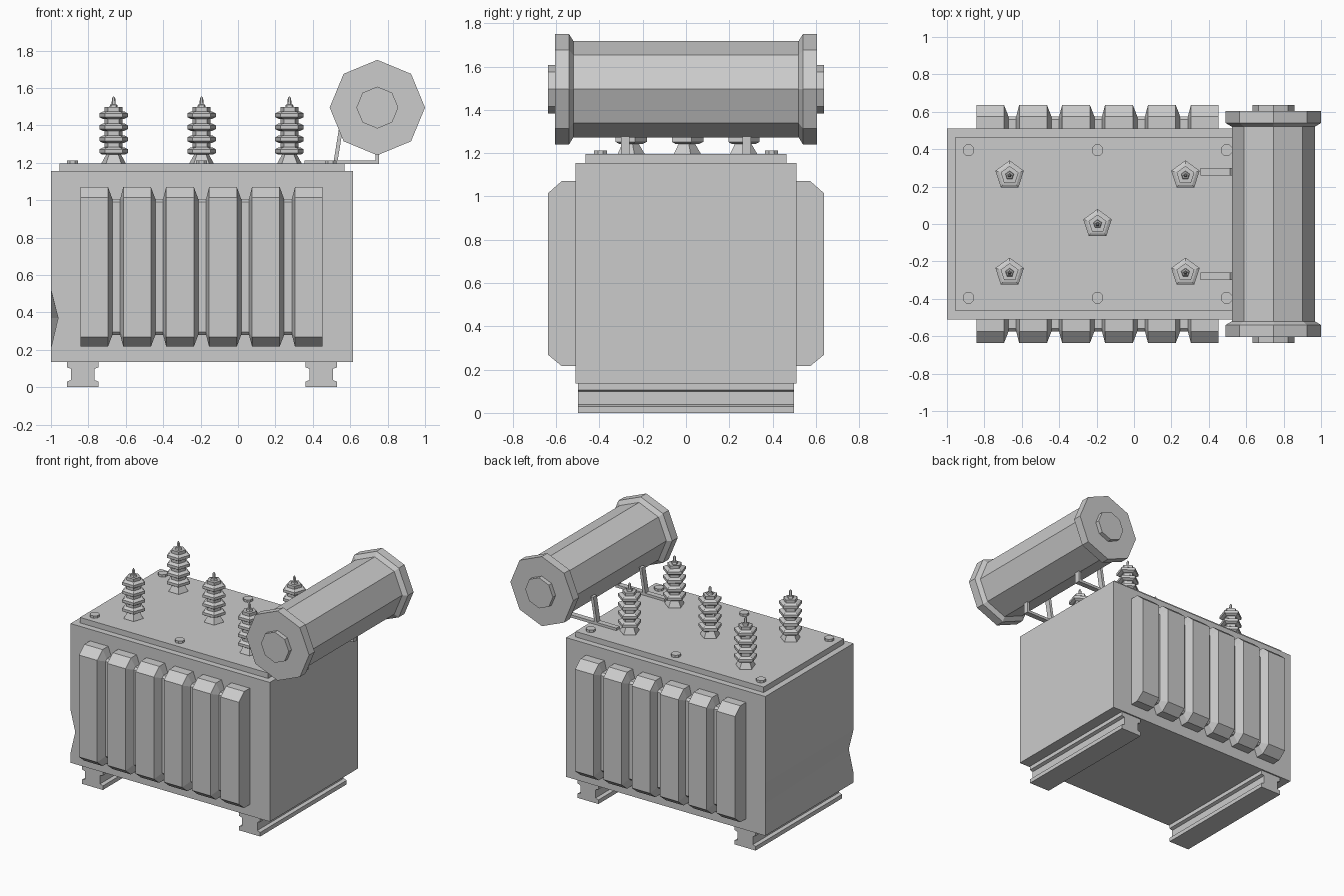
import bpy, bmesh
from math import sin, cos, pi

if "Cube" in bpy.data.objects:
    bpy.data.objects.remove(bpy.data.objects["Cube"])

grey = bpy.data.materials.new("painted_grey")
grey.use_nodes = True
grey.diffuse_color = (0.6, 0.6, 0.6, 1)
grey.node_tree.nodes["Principled BSDF"].inputs["Base Color"].default_value = (0.6, 0.6, 0.6, 1)


def loft(name, sections):
    """Skin equal-length point loops and cap both ends."""
    bm = bmesh.new()
    loops = [[bm.verts.new(p) for p in s] for s in sections]
    n = len(loops[0])
    for a, b in zip(loops, loops[1:]):
        for i in range(n):
            j = (i + 1) % n
            bm.faces.new((a[i], a[j], b[j], b[i]))
    bm.faces.new(loops[0])
    bm.faces.new(loops[-1])
    bmesh.ops.recalc_face_normals(bm, faces=bm.faces)
    mesh = bpy.data.meshes.new(name)
    bm.to_mesh(mesh)
    bm.free()
    mesh.materials.append(grey)
    obj = bpy.data.objects.new(name, mesh)
    bpy.context.collection.objects.link(obj)
    return obj


def extrude_y(name, profile, y0, y1):
    return loft(name, [[(x, y, z) for x, z in profile] for y in (y0, y1)])


def box(name, x0, x1, y0, y1, z0, z1):
    return extrude_y(name, [(x0, z0), (x1, z0), (x1, z1), (x0, z1)], y0, y1)


def lathe_z(name, cx, cy, profile, sides, start):
    angles = [start + 2 * pi * i / sides for i in range(sides)]
    return loft(name, [[(cx + r * cos(a), cy + r * sin(a), z) for a in angles]
                       for r, z in profile])


def lathe_y(name, cx, cz, profile, sides):
    angles = [2 * pi * i / sides for i in range(sides)]
    return loft(name, [[(cx + r * cos(a), y, cz + r * sin(a)) for a in angles]
                       for r, y in profile])


# Tank, with a shallow dent on its front right corner
def tank_section(y, dent):
    side = [(-1, 1.155), (-1, 0.52), (-1 + dent, 0.37), (-1, 0.21), (-1, 0.135)]
    return [(x, y, z) for x, z in side + [(0.615, 0.135), (0.615, 1.155)]]


loft("tank", [tank_section(-0.51, 0.038), tank_section(0.51, 0)])
box("lid", -0.955, 0.57, -0.465, 0.465, 1.155, 1.195)

# Lid bolts
for x in (-0.885, -0.195, 0.495):
    for y in (-0.395, 0.395):
        lathe_z("lid_bolt", x, y, [(0.033, 1.19), (0.033, 1.212)], 8, pi / 8)

# Corrugated cooling panels: crests alternate with valleys along x
crest = [(0.5, 1.07), (0.575, 1.07), (0.637, 1.015),
         (0.637, 0.268), (0.575, 0.217), (0.5, 0.217)]
valley = [(0.5, 1.005), (0.56, 1.005), (0.575, 0.99),
          (0.575, 0.295), (0.56, 0.28), (0.5, 0.28)]
for side, name in ((-1, "front_radiator"), (1, "back_radiator")):
    sections = []
    for i in range(6):
        x = -0.843 + 0.2295 * i
        steps = [(x, crest), (x + 0.148, crest)]
        if i < 5:
            steps += [(x + 0.172, valley), (x + 0.213, valley)]
        sections += [[(sx, side * y, z) for y, z in shape] for sx, shape in steps]
    loft(name, sections)

# Base rails with an I-shaped section
half = [(0.085, 0), (0.085, 0.03), (0.062, 0.038),
        (0.062, 0.098), (0.085, 0.106), (0.085, 0.14)]
for cx, name in ((-0.83, "right_rail"), (0.445, "left_rail")):
    profile = [(cx + x, z) for x, z in half] + [(cx - x, z) for x, z in reversed(half)]
    extrude_y(name, profile, -0.5, 0.5)

# Five-sided ribbed insulators with a terminal pin
ribs = [(0.068, 1.19), (0.068, 1.198), (0.042, 1.243)]
for i in range(4):
    z = 1.243 + 0.064 * i
    ribs += [(0.062, z), (0.08, z + 0.009), (0.08, z + 0.029), (0.062, z + 0.038),
             (0.05, z + 0.04), (0.05, z + 0.062)]
ribs += [(0.05, 1.495), (0.024, 1.496), (0.02, 1.51), (0.012, 1.512), (0.009, 1.545), (0.003, 1.553)]
for x, y in ((-0.665, -0.26), (-0.665, 0.26), (-0.195, 0), (0.275, -0.26), (0.275, 0.26)):
    lathe_z("insulator", x, y, ribs, 5, pi / 2)

# Oil drum with flared end flanges and small end caps
cx, cz = 0.745, 1.495
half = [(0.222, 0.52), (0.255, 0.54), (0.255, 0.605), (0.112, 0.605), (0.112, 0.637)]
lathe_y("oil_drum", cx, cz, [(r, -y) for r, y in reversed(half)] + half, 8)

# Drum brackets: flat foot, upright and slanted strut
for y in (-0.28, 0.28):
    a, b = y - 0.02, y + 0.02
    box("bracket_foot", 0.355, 0.755, a, b, 1.193, 1.213)
    box("bracket_upright", 0.735, 0.755, a, b, 1.2, 1.3)
    extrude_y("bracket_strut", [(0.51, 1.2), (0.531, 1.2), (0.562, 1.39), (0.541, 1.39)], a, b)
